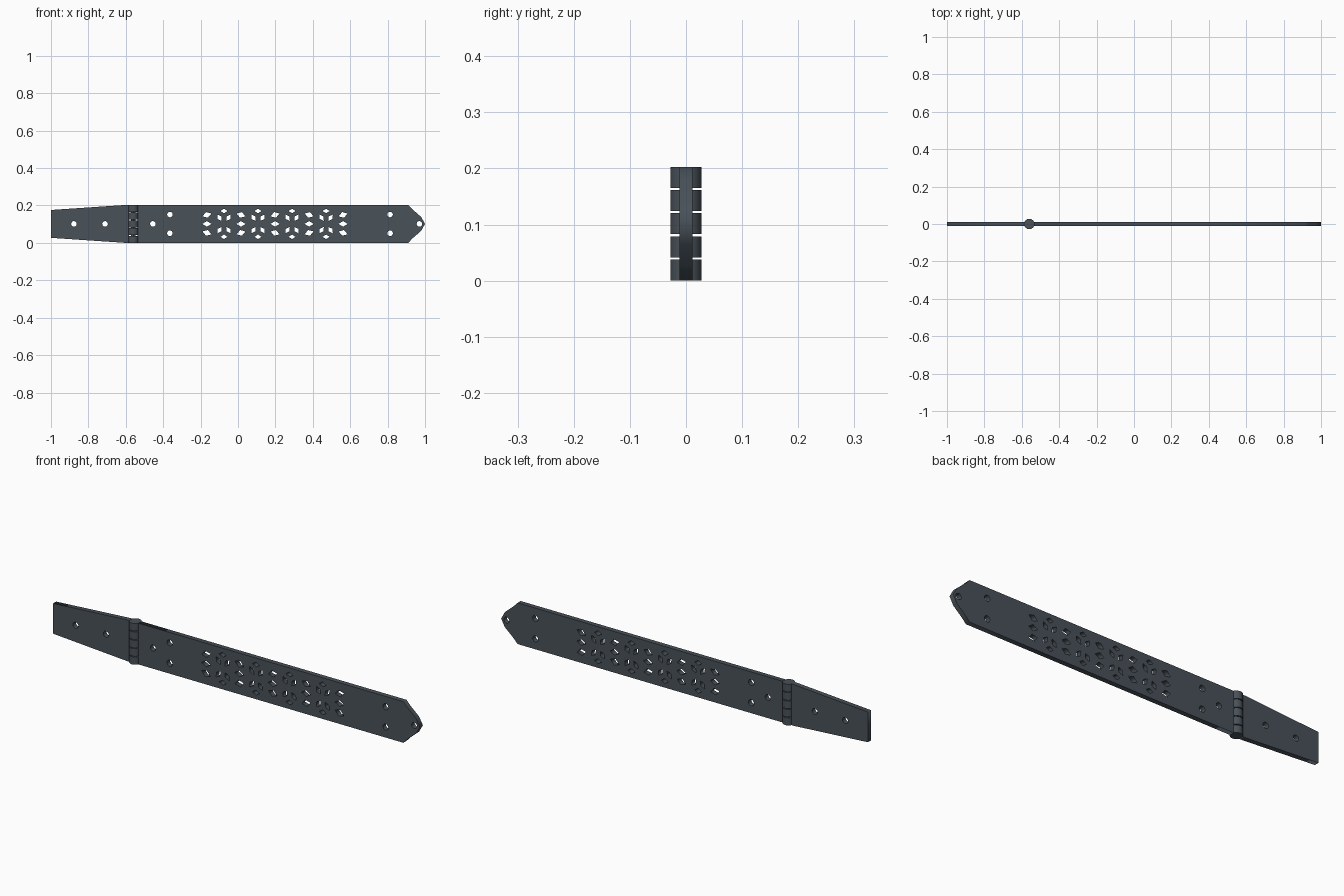
import bpy
import math

if "Cube" in bpy.data.objects:
    bpy.data.objects.remove(bpy.data.objects["Cube"])

H = 0.203          # strap height
MID = H / 2
T = 0.012          # half thickness of the plates
PIN_X = -0.56      # hinge axis

iron = bpy.data.materials.new("dark slate iron")
iron.diffuse_color = (0.066, 0.083, 0.099, 1)
iron.use_nodes = True
iron.node_tree.nodes["Principled BSDF"].inputs["Base Color"].default_value = iron.diffuse_color


def finish(ob, name):
    ob.name = name
    ob.data.name = name
    ob.data.materials.clear()
    ob.data.materials.append(iron)
    return ob


def circle(x, z, r=0.015, n=16):
    return [(x + r * math.cos(2 * math.pi * i / n),
             z + r * math.sin(2 * math.pi * i / n)) for i in range(n)]


def rhombus(x, z, a, b, deg=0):
    c, s = math.cos(math.radians(deg)), math.sin(math.radians(deg))
    return [(x + u * c - v * s, z + u * s + v * c)
            for u, v in ((a, 0), (0, b), (-a, 0), (0, -b))]


def plate(name, outline, holes):
    """Flat plate in the xz plane with cut-through holes."""
    cu = bpy.data.curves.new(name, 'CURVE')
    cu.dimensions = '2D'
    cu.fill_mode = 'BOTH'
    cu.extrude = T
    for loop in [outline] + holes:
        sp = cu.splines.new('POLY')
        sp.points.add(len(loop) - 1)
        for p, (x, z) in zip(sp.points, loop):
            p.co = (x, z, 0, 1)
        sp.use_cyclic_u = True
    ob = bpy.data.objects.new(name, cu)
    bpy.context.collection.objects.link(ob)
    ob.rotation_euler.x = math.pi / 2
    bpy.ops.object.select_all(action='DESELECT')
    ob.select_set(True)
    bpy.context.view_layer.objects.active = ob
    bpy.ops.object.convert(target='MESH')
    return finish(bpy.context.object, name)


def cylinder(name, r, z0, z1, sides):
    bpy.ops.mesh.primitive_cylinder_add(
        vertices=sides, radius=r, depth=z1 - z0, location=(PIN_X, 0, (z0 + z1) / 2))
    bpy.ops.object.shade_smooth_by_angle(angle=math.radians(30))
    return finish(bpy.context.object, name)


# Short tapered leaf
plate("short_leaf",
      [(-1, 0.027), (-0.6, 0), (-0.583, 0), (-0.583, H), (-0.6, H), (-1, H - 0.027)],
      [circle(-0.877, MID), circle(-0.711, MID)])

# Long strap: screw holes
holes = [circle(-0.455, MID), circle(0.97, MID)]
for dz in (-0.05, 0.05):
    holes += [circle(-0.364, MID + dz), circle(0.813, MID + dz)]

# Long strap: pierced diamond lattice
PITCH = 0.182
X0 = -0.166
for i in range(5):
    x = X0 + i * PITCH
    holes.append(rhombus(x, MID, 0.025, 0.015))
    tilt = 18 if i % 2 == 0 else -18
    for s in (-1, 1):
        holes.append(rhombus(x, MID + s * 0.048, 0.025, 0.016, s * tilt))
    if i < 4:
        cx = x + PITCH / 2
        for sz in (-1, 1):
            holes.append(rhombus(cx, MID + sz * 0.069, 0.019, 0.012))
            for sx in (-1, 1):
                holes.append(rhombus(cx + sx * 0.024, MID + sz * 0.033,
                                     0.021, 0.012, sx * sz * 55))

# Long strap: outline with the pointed, faceted tip
tip = [(0.91, H), (0.934, 0.178), (0.979, 0.139)]
outline = ([(-0.537, 0)] + [(x, H - z) for x, z in tip] + [(1.0, MID)]
           + tip[::-1] + [(-0.537, H)])
plate("long_strap", outline, holes)

# Five knuckles on the pin, joined to alternate leaves
GAP = 0.004
step = (H + GAP) / 5
for i in range(5):
    z0 = i * step
    z1 = z0 + step - GAP
    cylinder(f"knuckle_{i + 1}", 0.028, z0, z1, 16)
    side = 1 if i % 2 == 0 else -1
    bpy.ops.mesh.primitive_cube_add(size=1, location=(PIN_X + side * 0.017, 0, (z0 + z1) / 2))
    tab = bpy.context.object
    tab.scale = (0.022, 2 * T - 0.001, z1 - z0 - 0.001)
    finish(tab, f"knuckle_tab_{i + 1}")

# Hinge pin
cylinder("hinge_pin", 0.011, 0.001, H - 0.001, 12)
